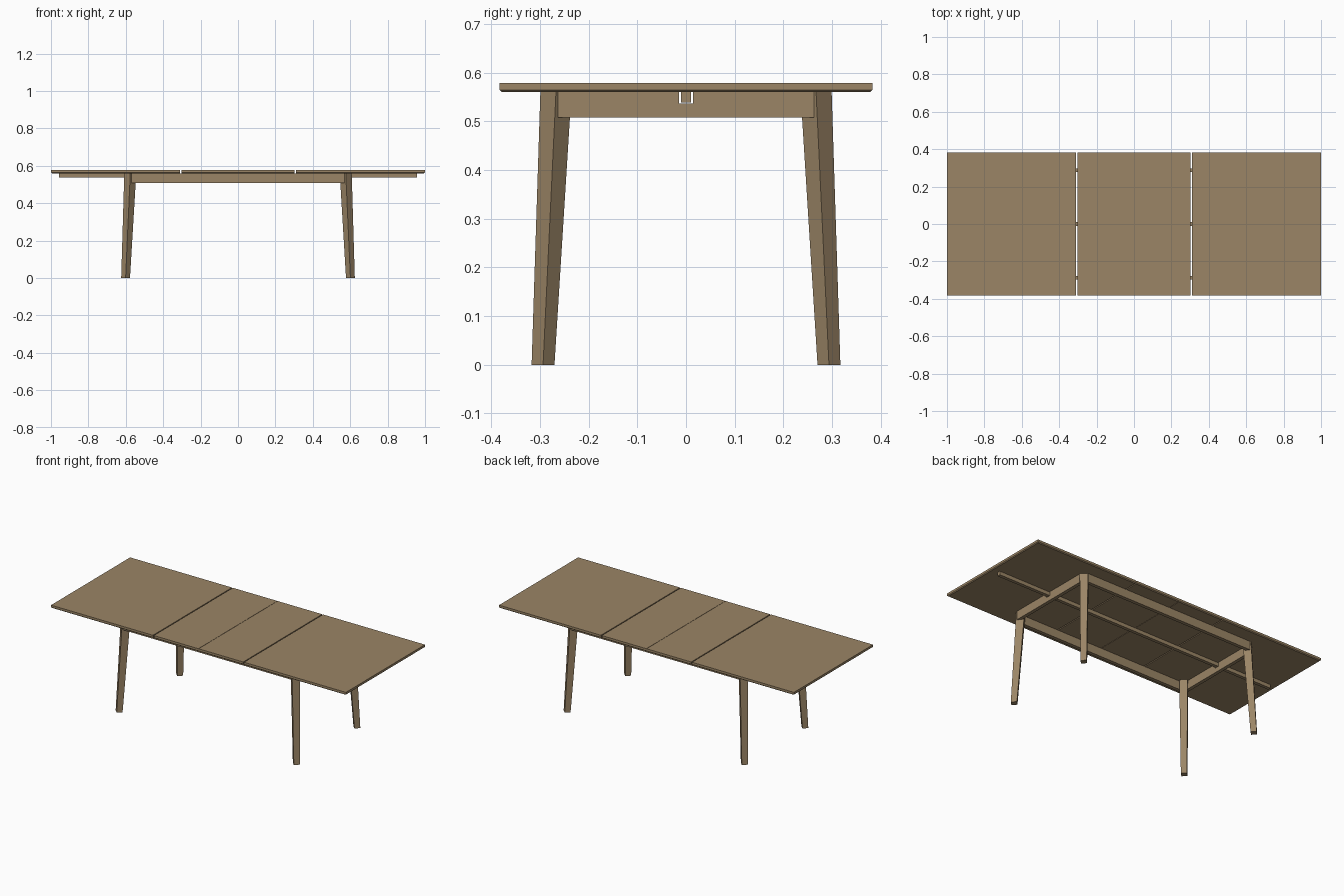
import bpy

if "Cube" in bpy.data.objects:
    bpy.data.objects.remove(bpy.data.objects["Cube"])

wood = bpy.data.materials.new("oak wood")
wood.diffuse_color = (0.328, 0.235, 0.133, 1)
wood.use_nodes = True
wood.node_tree.nodes["Principled BSDF"].inputs["Base Color"].default_value = wood.diffuse_color


def loft(name, rings):
    """Solid through a stack of four-point rings, each counter-clockwise, bottom to top."""
    verts = [p for r in rings for p in r]
    n = len(rings)
    faces = [(3, 2, 1, 0), tuple(range(4 * n - 4, 4 * n))]
    for k in range(n - 1):
        for i in range(4):
            j = (i + 1) % 4
            faces.append((4 * k + i, 4 * k + j, 4 * k + 4 + j, 4 * k + 4 + i))
    me = bpy.data.meshes.new(name)
    me.from_pydata(verts, [], faces)
    me.materials.append(wood)
    ob = bpy.data.objects.new(name, me)
    bpy.context.collection.objects.link(ob)
    return ob


def rect(x0, x1, y0, y1, z):
    return [(x0, y0, z), (x1, y0, z), (x1, y1, z), (x0, y1, z)]


def box(name, x0, x1, y0, y1, z0, z1):
    return loft(name, [rect(x0, x1, y0, y1, z0), rect(x0, x1, y0, y1, z1)])


def diamond(cx, cy, r, z):
    return [(cx + r, cy, z), (cx, cy + r, z), (cx - r, cy, z), (cx, cy - r, z)]


# table top: four boards with thin gaps, chamfered along the outer lower edge
Z0, Z1, ZC, C, W = 0.56, 0.578, 0.5645, 0.005, 0.383
boards = [("left_end_board", -1, -0.309), ("left_middle_board", -0.303, -0.001),
          ("right_middle_board", 0.001, 0.303), ("right_end_board", 0.309, 1)]
for name, x0, x1 in boards:
    a = x0 + C if x0 == -1 else x0
    b = x1 - C if x1 == 1 else x1
    loft(name, [rect(a, b, -W + C, W - C, Z0),
                rect(x0, x1, -W, W, ZC), rect(x0, x1, -W, W, Z1)])

# splayed, tapered legs set diagonally
for sx, side in ((-1, "left"), (1, "right")):
    for sy, end in ((-1, "front"), (1, "back")):
        loft(f"{end}_{side}_leg", [diamond(sx * 0.601, sy * 0.2935, 0.0235, 0),
                                   diamond(sx * 0.576, sy * 0.267, 0.032, Z0)])

# long aprons
for s, name in ((-1, "front_apron"), (1, "back_apron")):
    y = sorted((s * 0.277, s * 0.298))
    box(name, -0.57, 0.57, *y, 0.508, Z0)

# end aprons with a notch for the centre rail
profile = [(-0.263, 0.508), (0.263, 0.508), (0.263, Z0), (0.014, Z0),
           (0.014, 0.536), (-0.014, 0.536), (-0.014, Z0), (-0.263, Z0)]
for s, name in ((-1, "left_apron"), (1, "right_apron")):
    x0, x1 = sorted((s * 0.585, s * 0.606))
    n = len(profile)
    verts = [(x, y, z) for x in (x0, x1) for y, z in profile]
    faces = [tuple(reversed(range(n))), tuple(range(n, 2 * n))]
    faces += [(i, (i + 1) % n, n + (i + 1) % n, n + i) for i in range(n)]
    me = bpy.data.meshes.new(name)
    me.from_pydata(verts, [], faces)
    me.materials.append(wood)
    bpy.context.collection.objects.link(bpy.data.objects.new(name, me))

# sliding centre rail under the top
box("centre_rail", -0.957, 0.957, -0.01, 0.01, 0.538, Z0)
